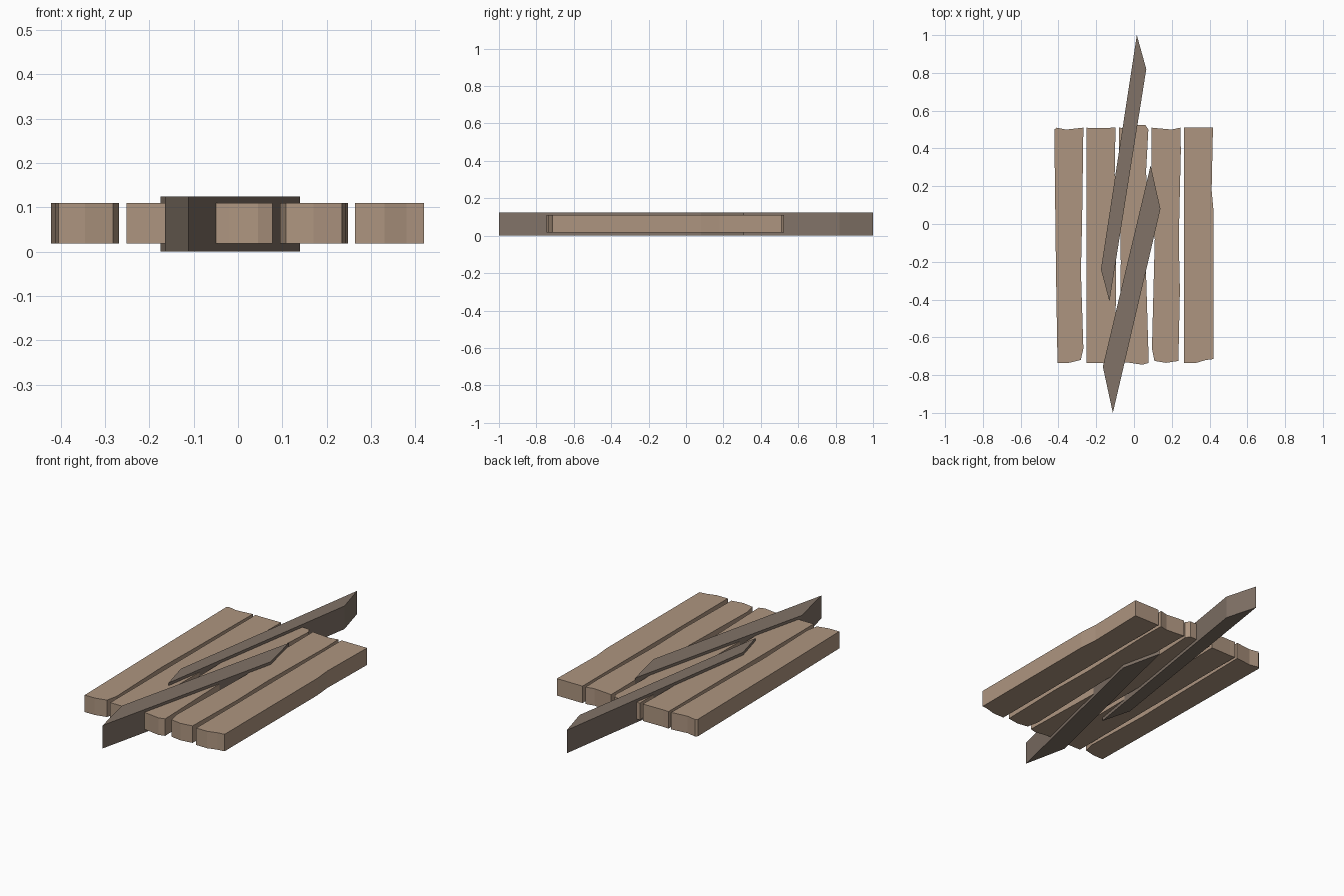
import bpy, bmesh

if "Cube" in bpy.data.objects:
    bpy.data.objects.remove(bpy.data.objects["Cube"])


def material(name, rgb):
    m = bpy.data.materials.new(name)
    m.diffuse_color = (*rgb, 1)
    m.use_nodes = True
    m.node_tree.nodes["Principled BSDF"].inputs["Base Color"].default_value = m.diffuse_color
    return m


def prism(name, outline, z0, z1, mat):
    """Extrude a flat outline (top view) from z0 up to z1."""
    bm = bmesh.new()
    base = bm.faces.new([bm.verts.new((x, y, z0)) for x, y in outline])
    ext = bmesh.ops.extrude_face_region(bm, geom=[base])
    for v in ext["geom"]:
        if isinstance(v, bmesh.types.BMVert):
            v.co.z = z1
    bmesh.ops.recalc_face_normals(bm, faces=bm.faces)
    me = bpy.data.meshes.new(name)
    bm.to_mesh(me)
    bm.free()
    me.materials.append(mat)
    ob = bpy.data.objects.new(name, me)
    bpy.context.collection.objects.link(ob)
    return ob


plank_wood = material("plank_wood", (0.42, 0.30, 0.215))
brace_wood = material("brace_wood", (0.22, 0.17, 0.135))

# Five roughly hewn planks, outlines listed clockwise from the back left corner
planks = [
    [(-.422, .50), (-.41, .51), (-.36, .50), (-.268, .51), (-.275, .0),
     (-.281, -.25), (-.268, -.66), (-.282, -.72), (-.345, -.735), (-.405, -.735), (-.413, -.25)],
    [(-.252, .51), (-.22, .508), (-.098, .51), (-.102, .27), (-.095, -.1),
     (-.098, -.72), (-.13, -.735), (-.252, -.735)],
    [(-.08, .51), (-.04, .508), (.02, .525), (.06, .525), (.076, .50), (.064, .28), (.075, .0),
     (.062, -.2), (.078, -.735), (.045, -.745), (-.02, -.735), (-.075, -.73), (-.07, -.2)],
    [(.092, .51), (.20, .50), (.245, .51), (.248, .39), (.237, -.08), (.243, -.35), (.235, -.725),
     (.17, -.735), (.108, -.725), (.095, -.66), (.11, -.08), (.095, .0)],
    [(.264, .51), (.418, .51), (.411, .18), (.42, .08), (.42, -.715), (.38, -.72), (.33, -.735), (.264, -.735)],
]
for i, outline in enumerate(planks, 1):
    prism(f"plank_{i}", outline, 0.018, 0.11, plank_wood)

# Two slanted braces with obliquely cut ends, slightly taller than the planks
prism("brace_back", [(.015, 1), (.065, .82), (-.13, -.41), (-.175, -.24)], 0, 0.125, brace_wood)
prism("brace_front", [(.088, .31), (.14, .08), (-.112, -1), (-.165, -.755)], 0, 0.125, brace_wood)
